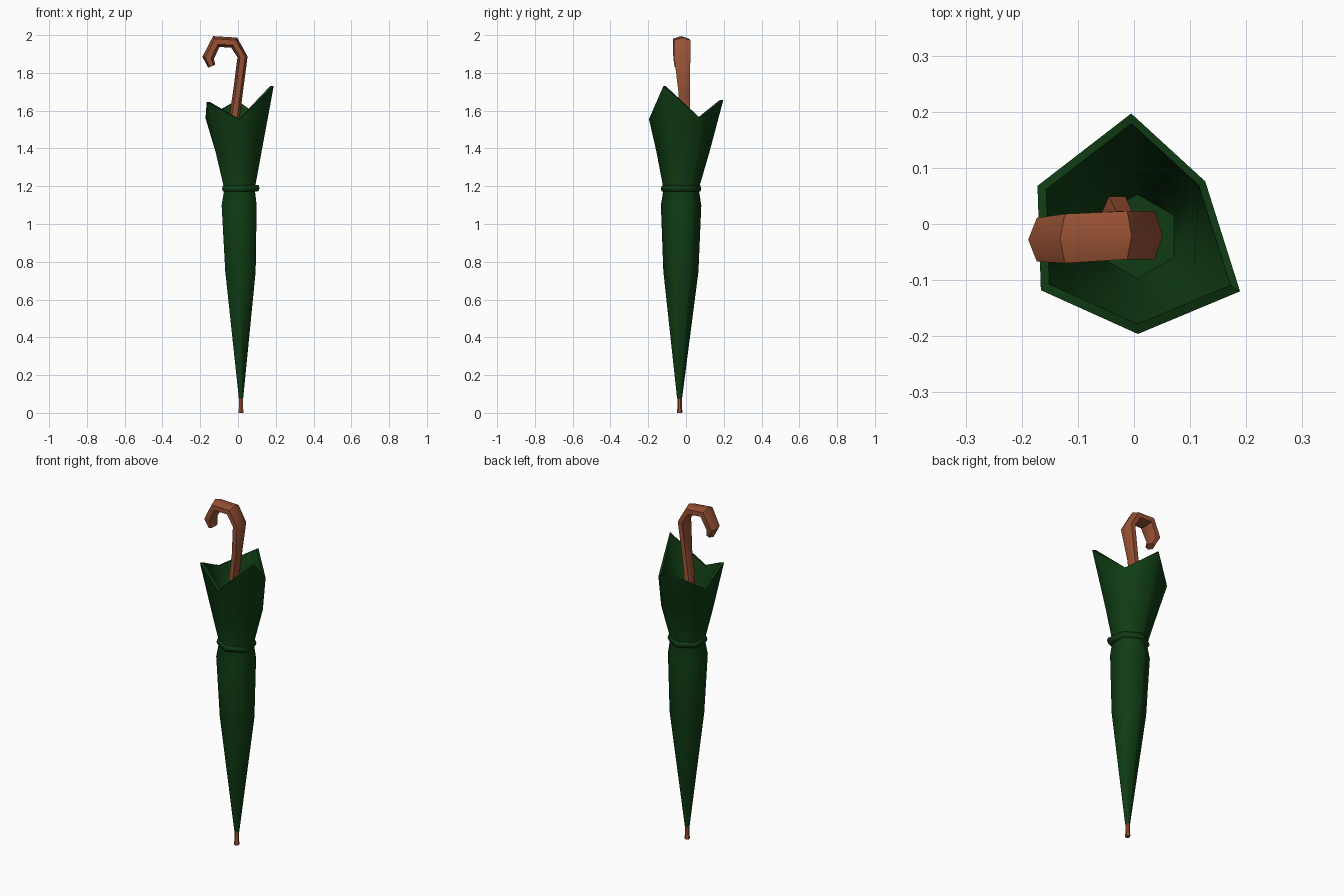
import bpy, bmesh, math
from mathutils import Vector

if "Cube" in bpy.data.objects:
    bpy.data.objects.remove(bpy.data.objects["Cube"])


def material(name, col):
    m = bpy.data.materials.new(name)
    m.diffuse_color = (*col, 1)
    m.use_nodes = True
    m.node_tree.nodes["Principled BSDF"].inputs["Base Color"].default_value = m.diffuse_color
    return m


green = material("dark green cloth", (0.005, 0.045, 0.007))
brown = material("brown wood", (0.32, 0.085, 0.035))


def hexagon(cx, cy, z, r):
    """Six points, first one at the back (+y), going clockwise."""
    return [Vector((cx + r * math.sin(k * math.pi / 3),
                    cy + r * math.cos(k * math.pi / 3), z)) for k in range(6)]


def loft(name, rings, mat, angle, closed=False):
    """Skin successive rings; cap the ends unless the loop of rings is closed."""
    bm = bmesh.new()
    vs = [[bm.verts.new(p) for p in ring] for ring in rings]
    n = len(vs[0])
    pairs = list(zip(vs, vs[1:]))
    if closed:
        pairs.append((vs[-1], vs[0]))
    for a, b in pairs:
        for i in range(n):
            j = (i + 1) % n
            bm.faces.new((a[i], a[j], b[j], b[i]))
    if not closed:
        bm.faces.new(vs[0])
        bm.faces.new(vs[-1])
    bmesh.ops.recalc_face_normals(bm, faces=bm.faces)
    me = bpy.data.meshes.new(name)
    bm.to_mesh(me)
    bm.free()
    ob = bpy.data.objects.new(name, me)
    bpy.context.collection.objects.link(ob)
    me.materials.append(mat)
    bpy.ops.object.select_all(action='DESELECT')
    ob.select_set(True)
    bpy.context.view_layer.objects.active = ob
    bpy.ops.object.shade_smooth_by_angle(angle=math.radians(angle))
    return ob


# Canopy: hexagonal folded cloth, opening into an uneven pointed rim
rim = [Vector(p) for p in [(-0.005, 0.197, 1.655), (0.127, 0.076, 1.56),
                           (0.189, -0.12, 1.73), (0.007, -0.196, 1.555),
                           (-0.166, -0.118, 1.645), (-0.172, 0.068, 1.56)]]
inner = [Vector((p.x * 0.91, p.y * 0.91, p.z + 0.002)) for p in rim]
outside = [hexagon(*s) for s in [(0.016, -0.034, 0.075, 0.013),
                                 (0.013, -0.027, 0.75, 0.093),
                                 (0.006, -0.026, 1.10, 0.107),
                                 (0.008, -0.026, 1.185, 0.093),
                                 (0.003, -0.016, 1.38, 0.140)]]
inside = [hexagon(0.002, -0.014, 1.39, 0.122), hexagon(0.006, -0.022, 1.22, 0.075)]
loft("canopy", outside + [rim, inner] + inside, green, 70)

# Tie strap around the canopy, with its fastened end standing out at front right
strap = [hexagon(0.008, -0.026, z, r) for z, r in
         [(1.17, 0.085), (1.172, 0.102), (1.187, 0.107), (1.203, 0.102), (1.205, 0.085)]]
for ring in strap[1:4]:
    ring[2] += Vector((0.013, -0.008, 0.003))
loft("tie_strap", strap, green, 70, closed=True)

# Ferrule at the foot
loft("ferrule", [hexagon(0.016, -0.034, z, r) for z, r in
                 [(0, 0.014), (0.015, 0.015), (0.02, 0.012), (0.085, 0.012)]], brown, 50)

# Crook handle: six-sided section swept along the hook (x, y, z, half depth, half width)
path = [(-0.030, 0.015, 1.30, 0.030, 0.034), (-0.018, -0.008, 1.57, 0.028, 0.031),
        (0.000, -0.010, 1.70, 0.026, 0.030), (0.024, -0.020, 1.885, 0.027, 0.043),
        (-0.020, -0.020, 1.960, 0.031, 0.043), (-0.115, -0.026, 1.966, 0.033, 0.044),
        (-0.158, -0.028, 1.880, 0.031, 0.039), (-0.139, -0.032, 1.835, 0.020, 0.028)]
rings = []
for i, (x, y, z, a, b) in enumerate(path):
    p, q = path[max(i - 1, 0)], path[min(i + 1, len(path) - 1)]
    t = Vector((q[0] - p[0], 0, q[2] - p[2])).normalized()
    out = Vector((t.z, 0, -t.x))
    rings.append([Vector((x, y, z)) + out * a * math.cos(k * math.pi / 3)
                  + Vector((0, b * math.sin(k * math.pi / 3) / 0.866, 0)) for k in range(6)])
loft("crook_handle", rings, brown, 50)
